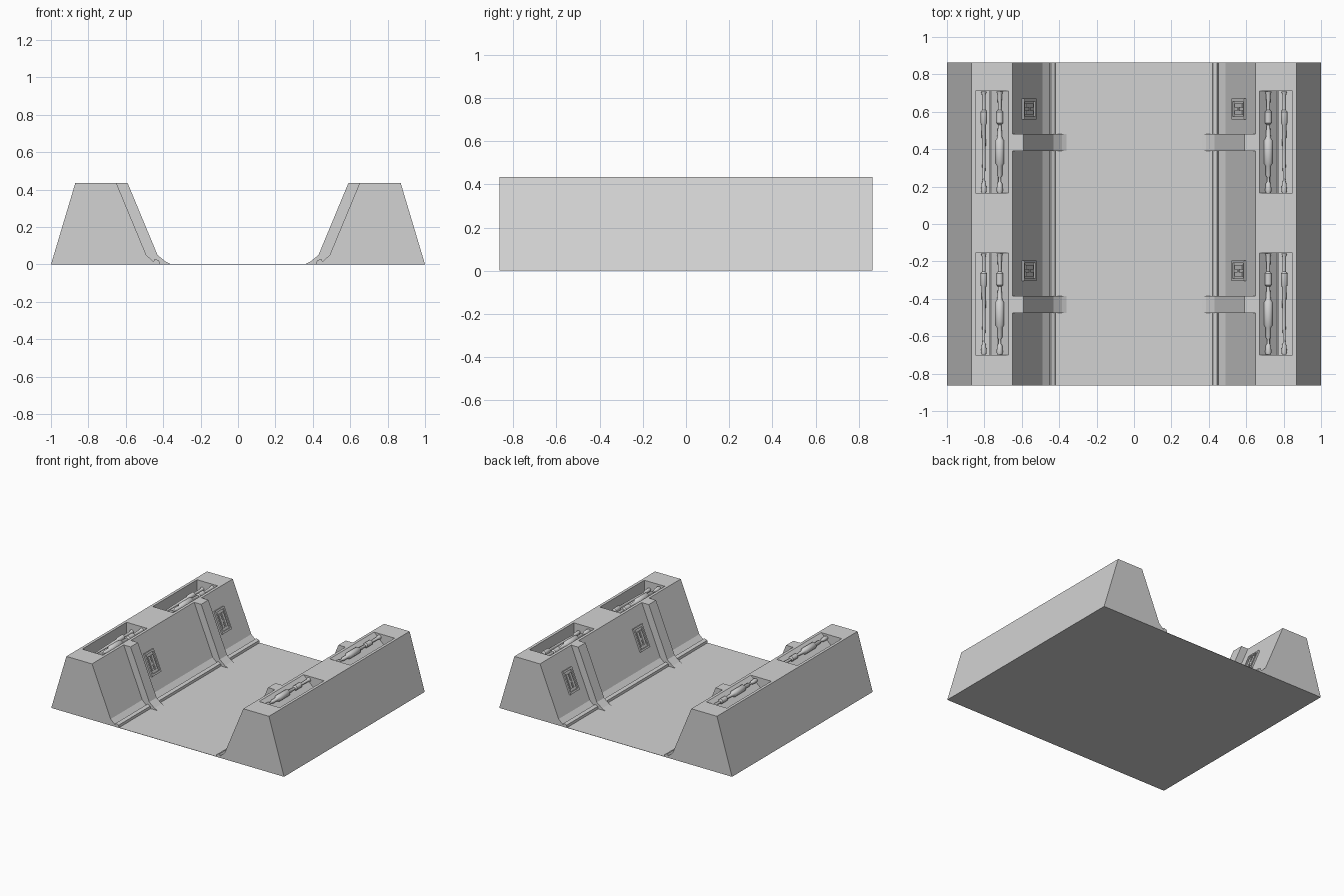
import bpy, bmesh, math

if "Cube" in bpy.data.objects:
    bpy.data.objects.remove(bpy.data.objects["Cube"])

PERIOD = 0.865          # spacing of the two repeated bays along y
HALF = 0.863            # half length of the segment

grey = bpy.data.materials.new("hull_grey")
grey.diffuse_color = (0.65, 0.65, 0.65, 1)
grey.use_nodes = True
grey.node_tree.nodes["Principled BSDF"].inputs["Base Color"].default_value = grey.diffuse_color


def finish(name, bm):
    bmesh.ops.remove_doubles(bm, verts=bm.verts, dist=1e-5)
    bmesh.ops.recalc_face_normals(bm, faces=bm.faces)
    me = bpy.data.meshes.new(name)
    bm.to_mesh(me)
    bm.free()
    me.materials.append(grey)
    ob = bpy.data.objects.new(name, me)
    bpy.context.collection.objects.link(ob)
    return ob


def add_prism(bm, pts, y0, y1, side=1):
    """Extrude an (x, z) outline along y; side=-1 mirrors it."""
    face = bm.faces.new([bm.verts.new((side * x, y0, z)) for x, z in pts])
    out = bmesh.ops.extrude_face_region(bm, geom=[face])
    moved = [v for v in out["geom"] if isinstance(v, bmesh.types.BMVert)]
    bmesh.ops.translate(bm, verts=moved, vec=(0, y1 - y0, 0))


def prism(name, pts, y0, y1, side=1):
    bm = bmesh.new()
    add_prism(bm, pts, y0, y1, side)
    return finish(name, bm)


def turned(name, profile, x, z, dy):
    """Turned rod along y from (y, radius) pairs."""
    bm = bmesh.new()
    n = 12
    rings = []
    for y, r in profile:
        rings.append([bm.verts.new((x + r * math.cos(2 * math.pi * i / n), y + dy,
                                    z + r * math.sin(2 * math.pi * i / n))) for i in range(n)])
    for a, b in zip(rings, rings[1:]):
        for i in range(n):
            j = (i + 1) % n
            bm.faces.new((a[i], a[j], b[j], b[i]))
    bm.faces.new(rings[0])
    bm.faces.new(rings[-1])
    ob = finish(name, bm)
    bpy.ops.object.select_all(action='DESELECT')
    ob.select_set(True)
    bpy.context.view_layer.objects.active = ob
    bpy.ops.object.shade_smooth_by_angle(angle=math.radians(40))
    return ob


def cut(target, cutter):
    mod = target.modifiers.new("cut", 'BOOLEAN')
    mod.operation = 'DIFFERENCE'
    mod.solver = 'EXACT'
    mod.object = cutter
    bpy.context.view_layer.objects.active = target
    bpy.ops.object.modifier_apply(modifier=mod.name)
    bpy.data.objects.remove(cutter)


# Outlines in (x, z), right-hand side
WALL = [(1, 0), (0.87, 0.435), (0.65, 0.435), (0.49, 0.05), (0.452, 0.016),
        (0.445, 0.03), (0.422, 0.02), (0.418, 0)]
RIB = [(0.65, 0.435), (0.59, 0.435), (0.43, 0.05), (0.385, 0.014), (0.36, 0.002),
       (0.36, 0), (0.6, 0)]
PIT = [(0.672, 0.45), (0.672, 0.435), (0.77, 0.345), (0.848, 0.345), (0.848, 0.45)]

THICK = [(0.167, 0.014), (0.18, 0.017), (0.215, 0.014), (0.225, 0.008), (0.25, 0.008),
         (0.26, 0.014), (0.31, 0.014), (0.325, 0.025), (0.445, 0.025), (0.46, 0.014),
         (0.53, 0.009), (0.54, 0.019), (0.6, 0.019), (0.61, 0.009), (0.69, 0.012), (0.708, 0.017)]
THIN = [(0.167, 0.012), (0.18, 0.015), (0.215, 0.012), (0.235, 0.006), (0.32, 0.009),
        (0.53, 0.012), (0.54, 0.018), (0.6, 0.018), (0.61, 0.009), (0.69, 0.01), (0.708, 0.015)]


def on_slope(s0, s1, t1, t0=-0.01):
    """Rectangle on the inner wall: s runs up the slope, t out of it."""
    ux, uz = 0.384, 0.923
    return [(0.49 + ux * s - uz * t, 0.05 + uz * s + ux * t)
            for s, t in ((s0, t0), (s1, t0), (s1, t1), (s0, t1))]


# Trench floor
prism("trench_floor", [(-0.99, 0), (0.99, 0), (0.99, 0.002), (-0.99, 0.002)], -HALF, HALF)

for side, label in ((-1, "left"), (1, "right")):
    # Sloped side wall with two equipment pits in its top
    wall = prism(label + "_wall", WALL, -HALF, HALF, side)
    for dy in (0, -PERIOD):
        cut(wall, prism("pit_cutter", PIT, 0.165 + dy, 0.71 + dy, side))

    for dy, bay in ((0, "back"), (-PERIOD, "front")):
        tag = f"{label}_{bay}_"
        # Buttress rib
        prism(tag + "rib", RIB, 0.39 + dy, 0.48 + dy, side)

        # Turned rods and the low divider in the pit
        turned(tag + "thick_rod", THICK, side * 0.718, 0.409, dy)
        turned(tag + "thin_rod", THIN, side * 0.803, 0.375, dy)
        prism(tag + "pit_divider", [(0.764, 0.34), (0.764, 0.36), (0.772, 0.36), (0.772, 0.34)],
              0.165 + dy, 0.71 + dy, side)

        # Wall panel: back plate, frame and inner blocks
        bm = bmesh.new()
        for s0, s1, t, y0, y1 in (
                (0.11, 0.285, 0.003, 0.56, 0.67),
                (0.11, 0.285, 0.013, 0.56, 0.574), (0.11, 0.285, 0.013, 0.656, 0.67),
                (0.11, 0.125, 0.013, 0.574, 0.656), (0.27, 0.285, 0.013, 0.574, 0.656),
                (0.145, 0.25, 0.010, 0.585, 0.608), (0.145, 0.25, 0.010, 0.622, 0.645),
                (0.185, 0.20, 0.008, 0.608, 0.622)):
            add_prism(bm, on_slope(s0, s1, t), y0 + dy, y1 + dy, side)
        finish(tag + "wall_panel", bm)
